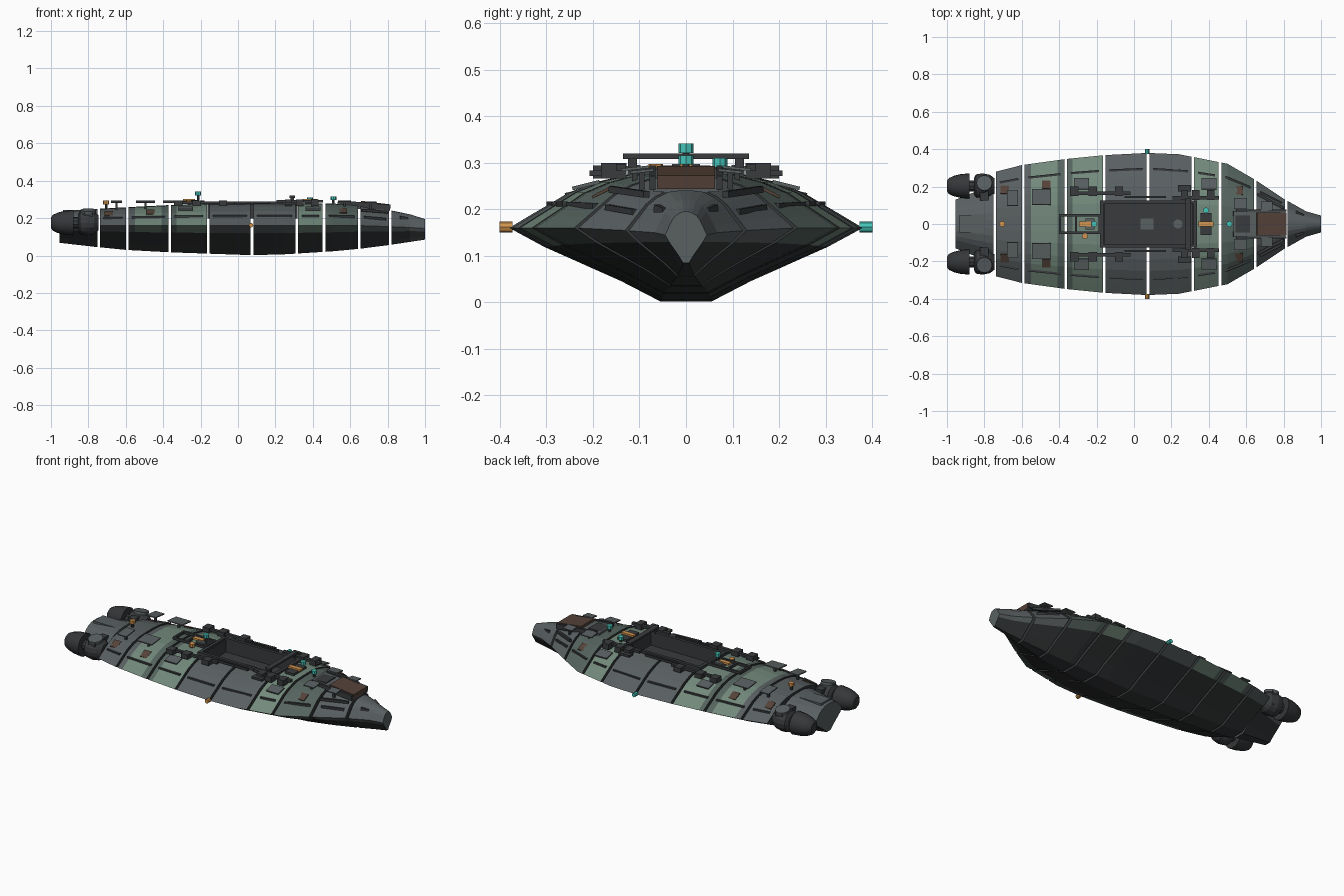
import bpy, bmesh
from math import pi, radians
from mathutils import Vector

if "Cube" in bpy.data.objects:
    bpy.data.objects.remove(bpy.data.objects["Cube"])


def mat(name, r, g, b):
    m = bpy.data.materials.new(name)
    m.diffuse_color = (r, g, b, 1)
    m.use_nodes = True
    m.node_tree.nodes["Principled BSDF"].inputs["Base Color"].default_value = m.diffuse_color
    return m


GREY = mat("hull_grey", .10, .115, .12)
GREEN = mat("hull_green", .17, .25, .20)
PALE = mat("hull_grey_green", .09, .125, .11)
BELLY = mat("belly_dark", .035, .038, .04)
DARK = mat("fitting_dark", .04, .043, .046)
RUST = mat("rust_brown", .09, .055, .04)
TEAL = mat("lamp_teal", .06, .55, .48)
ORANGE = mat("lamp_orange", .65, .30, .08)

# Hull lines: x, half width, deck height, keel height, chine height
LINES = [(-.955, .13, .232, .068, .16), (-.753, .205, .248, .045, .16), (-.738, .28, .25, .044, .16),
         (-.6, .315, .258, .03, .16), (-.36, .348, .27, .017, .16), (-.16, .368, .277, .01, .16),
         (.07, .38, .28, .002, .16), (.24, .373, .28, .006, .16), (.5, .322, .278, .022, .16),
         (.65, .235, .27, .036, .16), (.8, .135, .245, .055, .155), (.92, .068, .22, .073, .15),
         (1.0, .045, .195, .085, .145)]


def line(x):
    for a, b in zip(LINES, LINES[1:]):
        if x <= b[0]:
            f = (x - a[0]) / (b[0] - a[0])
            return [p + (q - p) * f for p, q in zip(a[1:], b[1:])]
    return LINES[-1][1:]


def half_section(x, bay=False):
    h, t, b, c = line(x)
    pts = [(.145 * h, b), (.37 * h, b + .28 * (c - b)), (.8 * h, b + .74 * (c - b)), (h, c)]
    pts += [(f * h, c + g * (t - c)) for f, g in ((.89, .21), (.66, .64), (.5, .83))]
    if bay:
        pts += [(.115, t - .003), (.115, .20)]
    else:
        pts += [(.3 * h, t - .003), (.12 * h, t)]
    return [Vector((x, y, z)) for y, z in pts]


def mesh_object(name, bm, *mats):
    bmesh.ops.recalc_face_normals(bm, faces=bm.faces)
    me = bpy.data.meshes.new(name)
    bm.to_mesh(me)
    bm.free()
    for m in mats:
        me.materials.append(m)
    ob = bpy.data.objects.new(name, me)
    bpy.context.collection.objects.link(ob)
    return ob


def box(name, loc, size, m, rot=(0, 0, 0)):
    bm = bmesh.new()
    bmesh.ops.create_cube(bm, size=1)
    bmesh.ops.scale(bm, vec=size, verts=bm.verts)
    ob = mesh_object(name, bm, m)
    ob.location, ob.rotation_euler = loc, rot
    return ob


def cyl(name, loc, r, depth, m, n=8, rot=(0, 0, 0), r2=None):
    bm = bmesh.new()
    bmesh.ops.create_cone(bm, cap_ends=True, segments=n, radius1=r, radius2=r if r2 is None else r2, depth=depth)
    ob = mesh_object(name, bm, m)
    ob.location, ob.rotation_euler = loc, rot
    return ob


def bar(name, p, q, w, h, m):
    d = q - p
    ob = box(name, (p + q) / 2, (d.length, w, h), m)
    ob.rotation_euler = d.to_track_quat('X', 'Z').to_euler()
    return ob


def spin(name, prof, loc, m, n=16):
    # Solid turned about the x axis from (x, radius) points
    bm = bmesh.new()
    rings = []
    for x, r in prof:
        c = bmesh.ops.create_circle(bm, segments=n, radius=r)['verts']
        for v in c:
            v.co = Vector((x, v.co.x, v.co.y))
        rings.append(c)
    for a, b in zip(rings, rings[1:]):
        for i in range(n):
            bm.faces.new((a[i], a[(i + 1) % n], b[(i + 1) % n], b[i]))
    bm.faces.new(rings[0])
    bm.faces.new(rings[-1])
    ob = mesh_object(name, bm, m)
    ob.location = loc
    return ob


def paint(x):
    if -.55 < x < -.41 or -.33 < x < -.17 or .315 < x < .45:
        return 1
    return 3 if -.41 < x < -.33 or .48 < x < .65 else 0


# Hull: separate lofted segments with open seams between them
SEAMS = [-.955, -.745, -.592, -.365, -.16, .075, .315, .46, .648, .815, 1.0]
EXTRA = [p[0] for p in LINES] + [-.55, -.41, -.33, .45]
for k, (a, b) in enumerate(zip(SEAMS, SEAMS[1:])):
    a += .007 if k else 0
    b -= .007 if k < len(SEAMS) - 2 else 0
    bay = -.17 < a and b < .32
    xs = [a] + sorted(x for x in EXTRA if a + .005 < x < b - .005) + [b]
    bm = bmesh.new()
    rings = []
    for x in xs:
        right = half_section(x, bay)
        loop = right + [Vector((v.x, -v.y, v.z)) for v in reversed(right)]
        rings.append([bm.verts.new(v) for v in loop])
    n = len(rings[0])
    for i in range(len(xs) - 1):
        for j in range(n):
            f = bm.faces.new((rings[i][j], rings[i][(j + 1) % n], rings[i + 1][(j + 1) % n], rings[i + 1][j]))
            low = j < 2 or j >= n - 3
            f.material_index = 2 if low else paint((xs[i] + xs[i + 1]) / 2)
    for r in (rings[0], rings[-1]):
        bm.faces.new(r).material_index = 0 if k in (0, 9) else 2
    mesh_object(f"hull_segment_{k}", bm, GREY, GREEN, BELLY, PALE)
    # Stringers lying on the upper side of each segment
    if 0 < k < 9:
        for s in (1, -1):
            p, q = [half_section(x)[5] * .5 + half_section(x)[4] * .5 for x in (a + .02, b - .02)]
            bar("side_stringer", Vector((p.x, s * p.y, p.z)), Vector((q.x, s * q.y, q.z)), .012, .012, DARK)

# Cargo bay floor, walls and coaming
box("bay_floor", (.078, 0, .202), (.48, .23, .008), DARK)
for s in (1, -1):
    box("bay_side_wall", (.078, s * .112, .24), (.48, .006, .08), DARK)
    box("bay_coaming_side", (.078, s * .117, .281), (.52, .018, .018), DARK)
    box("bay_end_wall", (.078 + s * .237, 0, .24), (.006, .23, .08), DARK)
    box("bay_coaming_end", (.078 + s * .25, 0, .281), (.02, .24, .018), DARK)
box("bay_floor_hatch", (.07, 0, .209), (.07, .06, .01), GREY)
cyl("bay_floor_drain", (.235, 0, .208), .025, .01, GREY, 12)

for s in (1, -1):
    # Loading rails and hinge blocks beside the bay
    box("aft_rail", (-.18, s * .165, .283), (.32, .018, .014), DARK)
    box("fore_rail", (.33, s * .14, .29), (.25, .02, .014), DARK)
    box("mid_rail", (.06, s * .145, .283), (.22, .01, .012), DARK)
    for x in (-.32, -.22, -.08):
        box("aft_rail_block", (x, s * .175, .28), (.045, .05, .028), DARK)
    for x in (.27, .33, .41):
        box("fore_rail_block", (x, s * .155, .283), (.04, .055, .034), DARK)
    box("rail_outrigger", (.27, s * .19, .278), (.07, .035, .012), DARK)
    # Raised deck plates on short legs
    for x, y, sx, sy in ((-.65, .14, .06, .085), (-.495, .145, .1, .085), (.57, .11, .07, .06), (.71, .095, .06, .05)):
        z = .288 if x < .7 else .282
        box("deck_plate", (x, s * y, z), (sx, sy, .006), GREY, (radians(-6 * s), 0, 0))
        box("deck_plate_leg", (x, s * y, z - .022), (.012, .012, .04), DARK)
    for x in (-.28, .40):
        box("side_flap", (x, s * .215, .252), (.08, .06, .008), GREY, (radians(-14 * s), 0, 0))
    # Worn patches and small fittings
    for x, i in ((-.69, 5), (-.47, 5), (.56, 5)):
        p = half_section(x)[i]
        box("worn_patch", (x, s * (p.y - .01), p.z + .004), (.045, .05, .006), RUST, (radians(-27 * s), 0, 0))
    box("nose_port", (.885, s * .052, .198), (.045, .018, .018), DARK, (0, radians(10), radians(-25 * s)))
    bar("nose_rail", Vector((.66, s * .16, .243)), Vector((.80, s * .085, .232)), .014, .014, DARK)

    # Engine pod: intake drum, neck, and bullet shaped tail
    y = s * .203
    spin("engine_drum", [(-.855, .045), (-.845, .062), (-.81, .068), (-.77, .06), (-.745, .04)], (0, y, .175), DARK)
    spin("engine_neck", [(-.885, .03), (-.85, .03)], (0, y, .175), DARK, 10)
    tail = spin("engine_tail", [(-1, .028), (-.99, .042), (-.965, .054), (-.93, .063), (-.88, .068)],
                (0, y, .175), BELLY, 20)
    for f in tail.data.polygons:
        f.use_smooth = len(f.vertices) == 4
    box("engine_bracket", (-.80, s * .19, .185), (.045, .13, .09), DARK)
    cyl("engine_top_pad", (-.80, y + s * .015, .236), .042, .016, GREY, 12, (radians(-12 * s), 0, 0))
    bar("engine_strut", Vector((-.86, s * .10, .16)), Vector((-.80, y, .17)), .03, .03, DARK)

    # Hoist frame rails behind the bay
    box("hoist_frame_side", (-.29, s * .047, .287), (.22, .012, .014), DARK)
    box("gantry_post", (.29, s * .115, .297), (.02, .02, .03), DARK)

for x in (-.395, -.31, -.185):
    box("hoist_frame_cross", (x, 0, .287), (.012, .10, .014), DARK)
box("hoist_winch", (-.235, 0, .285), (.05, .06, .024), GREY)
box("gantry_beam", (.29, 0, .314), (.03, .27, .012), DARK)
box("fore_console", (.385, 0, .283), (.06, .12, .016), DARK)
box("hazard_bar_aft", (-.262, 0, .297), (.065, .026, .012), ORANGE)
box("hazard_bar_fore", (.385, 0, .295), (.08, .026, .012), ORANGE)

# Forward deckhouse with brown hatch
box("bow_house", (.67, 0, .262), (.28, .14, .03), GREY, (0, radians(4), 0))
box("bow_hatch", (.735, 0, .268), (.16, .125, .03), RUST, (0, radians(7), 0))
for s in (1, -1):
    box("bow_hatch_rail", (.68, s * .072, .268), (.27, .012, .03), DARK, (0, radians(5), 0))
box("bow_step", (.58, 0, .281), (.08, .09, .01), DARK)
box("stern_deck", (-.86, 0, .238), (.15, .09, .012), GREY)

# Signal lamps
cyl("mast", (-.213, 0, .305), .006, .05, DARK, 6)
for x, y, z, m in ((-.213, 0, .331, TEAL), (.51, 0, .306, TEAL), (.385, .073, .3, TEAL),
                   (-.705, 0, .284, ORANGE), (-.262, -.065, .287, ORANGE)):
    cyl("deck_lamp", (x, y, z), .016, .02, m)
    cyl("deck_lamp_stem", (x, y, z - .02), .008, .03, DARK, 6)
cyl("port_lamp", (.07, .387, .162), .012, .028, TEAL, 8, (pi / 2, 0, 0))
cyl("starboard_lamp", (.07, -.387, .162), .012, .028, ORANGE, 8, (pi / 2, 0, 0))
